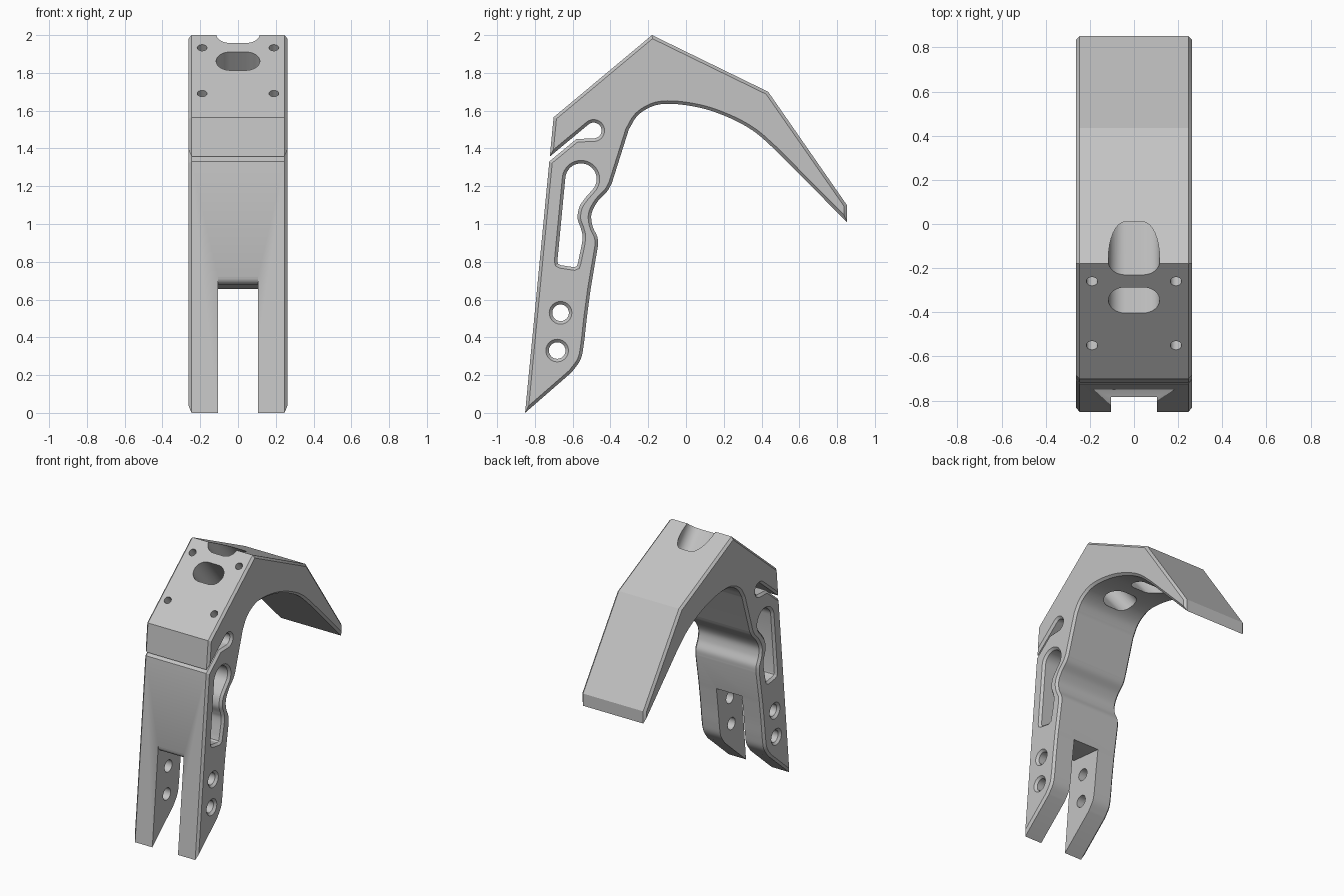
import bpy, bmesh, math
from mathutils import Vector, Matrix

W, C = 0.262, 0.016          # half width and chamfer size

old = bpy.data.objects.get("Cube")
if old:
    bpy.data.objects.remove(old)

grey = bpy.data.materials.new("plain_grey")
grey.use_nodes = True
grey.diffuse_color = (0.55, 0.55, 0.55, 1)
grey.node_tree.nodes["Principled BSDF"].inputs["Base Color"].default_value = (0.55, 0.55, 0.55, 1)


def smooth(pts, n=6):
    """Catmull-Rom curve through the points."""
    p = [Vector(q) for q in pts]
    p = [2 * p[0] - p[1]] + p + [2 * p[-1] - p[-2]]
    out = []
    for a, b, c, d in zip(p, p[1:], p[2:], p[3:]):
        for i in range(n):
            t = i / n
            out.append(0.5 * (2 * b + (c - a) * t + (2 * a - 5 * b + 4 * c - d) * t * t
                              + (3 * b - a - 3 * c + d) * t ** 3))
    return [tuple(v) for v in out] + [tuple(p[-2])]


def arc(cx, cy, r, start, end, n=16):
    angles = [math.radians(start + (end - start) * i / n) for i in range(n + 1)]
    return [(cx + r * math.cos(a), cy + r * math.sin(a)) for a in angles]


def offset(loop, d):
    """Grow a counter-clockwise loop by d with mitred corners."""
    out = []
    for i, p in enumerate(loop):
        a = (p - loop[i - 1]).normalized()
        b = (loop[(i + 1) % len(loop)] - p).normalized()
        na, nb = Vector((a.y, -a.x)), Vector((b.y, -b.x))
        out.append(p + (na + nb) * d / max(1 + na.dot(nb), 0.15))
    return out


def loft(name, pts, sections, matrix=None):
    """Sweep a (y, z) loop along x; each section is (x, growth)."""
    loop = [Vector(p) for p in pts]
    if sum(p.cross(q) for p, q in zip(loop, loop[1:] + loop[:1])) < 0:
        loop.reverse()
    bm = bmesh.new()
    rings = [[bm.verts.new((x, p.x, p.y)) for p in offset(loop, g)] for x, g in sections]
    for r, s in zip(rings, rings[1:]):
        for i in range(len(r)):
            bm.faces.new((r[i - 1], r[i], s[i], s[i - 1]))
    bm.faces.new(rings[0])
    bm.faces.new(rings[-1])
    if matrix:
        bm.transform(matrix)
    bmesh.ops.recalc_face_normals(bm, faces=bm.faces)
    mesh = bpy.data.meshes.new(name)
    bm.to_mesh(mesh)
    bm.free()
    mesh.materials.append(grey)
    obj = bpy.data.objects.new(name, mesh)
    bpy.context.collection.objects.link(obj)
    return obj


# Hooked body: straight outer edges, flowing inner edge
outer = [(-0.852, 0), (-0.701, 1.565), (-0.18, 2.0), (0.435, 1.70), (0.852, 1.10), (0.852, 1.01)]
under_hook = smooth([(0.47, 1.395), (0.367, 1.485), (0.256, 1.55), (0.124, 1.602), (0.0, 1.629),
                     (-0.113, 1.636), (-0.19, 1.618), (-0.258, 1.572), (-0.303, 1.50)])
grip = smooth([(-0.393, 1.215), (-0.418, 1.172), (-0.467, 1.12), (-0.5, 1.055),
               (-0.495, 0.99), (-0.469, 0.93), (-0.467, 0.88)])
leg_back = smooth([(-0.505, 0.655), (-0.526, 0.495), (-0.541, 0.363), (-0.558, 0.283), (-0.605, 0.215)])
body = loft("hook_body", outer + under_hook + grip + leg_back,
            [(-W, -C), (C - W, 0), (W - C, 0), (W, -C)])

# Side openings with chamfered rims
flared = [(-W - C, 2 * C), (C - W, 0), (W - C, 0), (W + C, 2 * C)]
cutters = [loft("round_hole", arc(y, z, 0.044, 0, 345, 23), flared)
           for y, z in ((-0.664, 0.53), (-0.682, 0.33))]
cutters.append(loft("entry_slot", [(-0.84, 1.257), (-0.72, 1.358)]
                    + arc(-0.489, 1.495, 0.042, 131, -90)
                    + [(-0.58, 1.450), (-0.72, 1.334), (-0.84, 1.234)], flared))
cutters.append(loft("keyhole", arc(-0.556, 1.238, 0.083, 175, -45, 20)
                    + smooth([(-0.532, 1.14), (-0.563, 1.093), (-0.574, 1.03), (-0.555, 0.971),
                              (-0.548, 0.918), (-0.572, 0.795)])
                    + [(-0.578, 0.777), (-0.592, 0.771), (-0.664, 0.782), (-0.677, 0.789), (-0.681, 0.803)],
                    flared))

# Fork gap between the legs, rounded at its front lip
cutters.append(loft("fork_gap", [(-1, -0.1), (-1, 0.725), (-0.783, 0.722)]
                    + arc(-0.742, 0.719, 0.04, 180, 264, 8)
                    + [(-0.3, 0.637), (-0.3, -0.1)], [(-0.105, 0), (0.105, 0)]))

# Openings drilled square to the sloped front top
slope = math.atan2(2.0 - 1.565, 0.521)
stadium = arc(0.04, 0, 0.076, -90, 90) + arc(-0.04, 0, 0.076, 90, 270)


def drill(name, loop, x, y, depth):
    z = 1.565 + (y + 0.701) * math.tan(slope)
    # loop axes go to x and up the slope, sweep axis goes along the normal
    axes = Matrix(((0, 1, 0, 0), (0, 0, 1, 0), (1, 0, 0, 0), (0, 0, 0, 1)))
    m = Matrix.Translation((x, y, z)) @ Matrix.Rotation(slope, 4, 'X') @ axes
    cutters.append(loft(name, loop, [(-depth, 0), (0.15, 0)], m))


for y in (-0.345, -0.172):
    drill("oval_opening", stadium, 0, y, 0.6)
for x in (-0.19, 0.19):
    for y in (-0.26, -0.55):
        drill("screw_hole", arc(0, 0, 0.026, 0, 337.5, 15), x, y, 0.12)

# Apply the cuts and finish the shading
bpy.ops.object.select_all(action='DESELECT')
bpy.context.view_layer.objects.active = body
body.select_set(True)
for cutter in cutters:
    cutter.hide_render = True
    mod = body.modifiers.new(cutter.name, 'BOOLEAN')
    mod.operation, mod.solver, mod.object = 'DIFFERENCE', 'EXACT', cutter
    bpy.ops.object.modifier_apply(modifier=mod.name)
for cutter in cutters:
    bpy.data.objects.remove(cutter)
bpy.ops.object.shade_smooth_by_angle(angle=math.radians(28))
